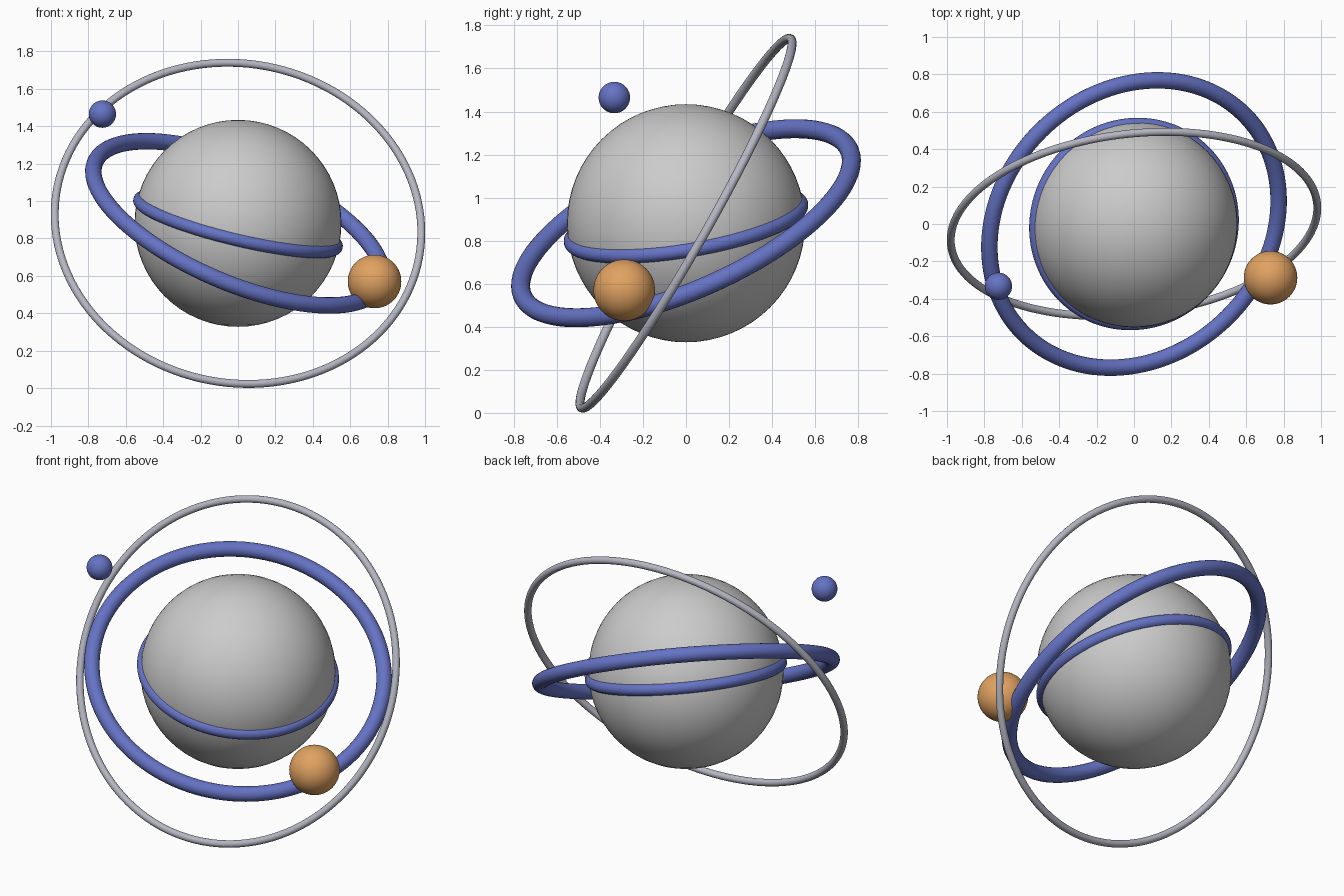
import bpy
from mathutils import Vector

if "Cube" in bpy.data.objects:
    bpy.data.objects.remove(bpy.data.objects["Cube"])

CENTRE = Vector((0, 0, 0.881))


def material(name, color):
    mat = bpy.data.materials.new(name)
    mat.diffuse_color = (*color, 1)
    mat.use_nodes = True
    mat.node_tree.nodes["Principled BSDF"].inputs["Base Color"].default_value = mat.diffuse_color
    return mat


def finish(name, mat):
    obj = bpy.context.object
    obj.name = name
    bpy.ops.object.shade_smooth()
    if mat:
        obj.data.materials.append(mat)


def ball(name, location, radius, mat=None):
    bpy.ops.mesh.primitive_uv_sphere_add(
        segments=64, ring_count=32, radius=radius, location=location)
    finish(name, mat)


def ring(name, normal, radius, tube, mat=None):
    turn = Vector((0, 0, 1)).rotation_difference(Vector(normal)).to_euler()
    bpy.ops.mesh.primitive_torus_add(
        major_radius=radius, minor_radius=tube, major_segments=128,
        minor_segments=20, location=CENTRE, rotation=turn)
    finish(name, mat)


blue = material("blue", (0.13, 0.17, 0.55))
orange = material("orange", (0.75, 0.36, 0.12))
silver = material("silver", (0.46, 0.47, 0.54))

# Planet with a raised band around its equator
ball("planet", CENTRE, 0.553)
ring("equator_band", (0.23, -0.16, 0.96), 0.54, 0.035, blue)

# Tilted orbit rings
ring("inner_orbit", (0.366, -0.381, 0.849), 0.831, 0.044, blue)
ring("outer_orbit", (0.10, -0.866, 0.49), 0.985, 0.021, silver)

# Moons
ball("large_moon", (0.73, -0.287, 0.57), 0.143, orange)
ball("small_moon", (-0.725, -0.333, 1.465), 0.073, blue)
